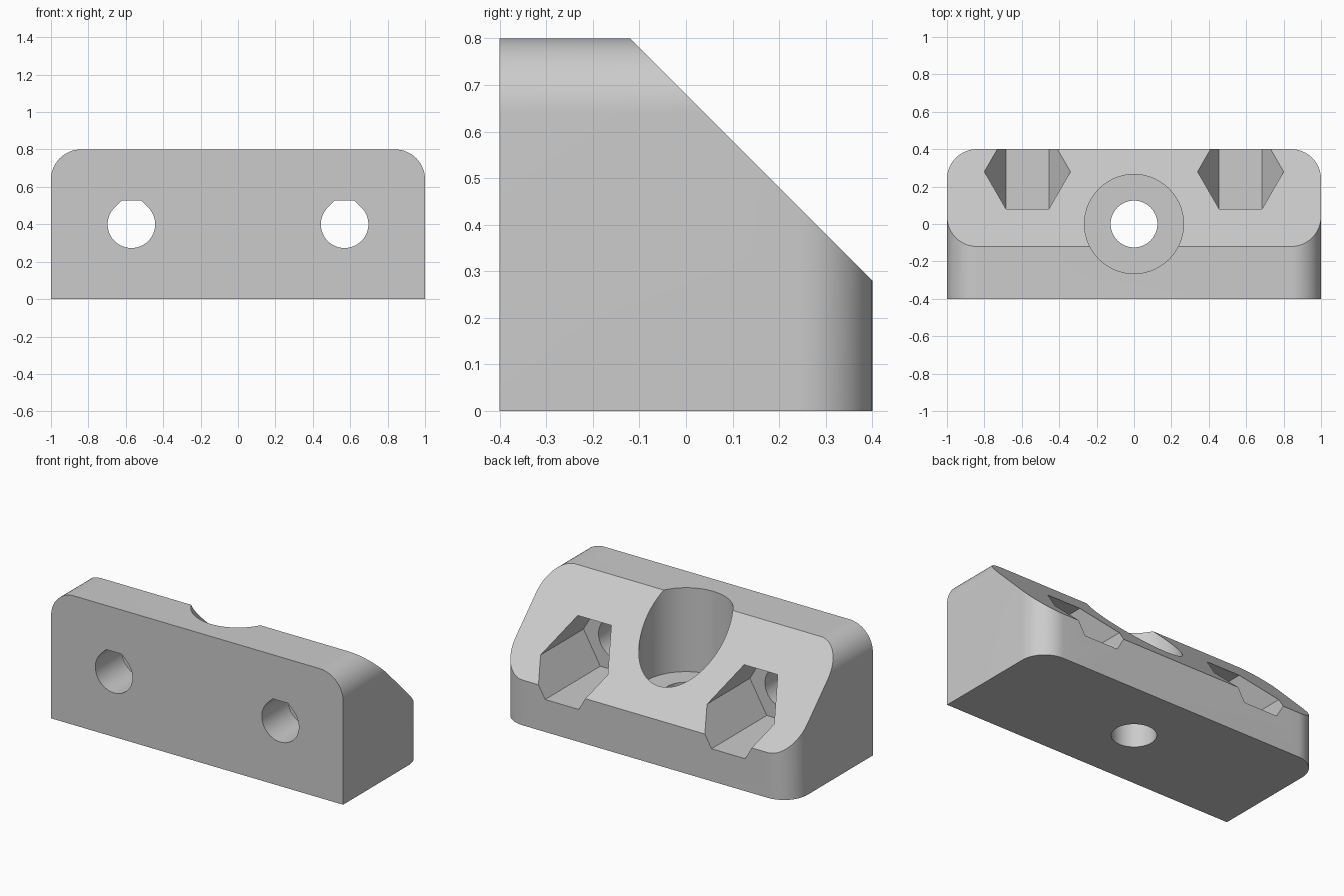
import bpy
import bmesh
from math import sin, cos, pi, tan, radians

if "Cube" in bpy.data.objects:
    bpy.data.objects.remove(bpy.data.objects["Cube"])

grey = bpy.data.materials.new("plain grey")
grey.use_nodes = True
colour = (0.6, 0.6, 0.6, 1)
grey.diffuse_color = colour
grey.node_tree.nodes["Principled BSDF"].inputs["Base Color"].default_value = colour

# Ways to place a flat profile (u, v) extruded over w
ALONG_X = lambda u, v, w: (w, u, v)
ALONG_Y = lambda u, v, w: (u, w, v)
ALONG_Z = lambda u, v, w: (u, v, w)


def prism(name, points, place, low, high):
    bm = bmesh.new()
    ends = [[bm.verts.new(place(u, v, w)) for u, v in points] for w in (low, high)]
    bm.faces.new(ends[0])
    bm.faces.new(ends[1])
    n = len(points)
    for i in range(n):
        j = (i + 1) % n
        bm.faces.new((ends[0][i], ends[0][j], ends[1][j], ends[1][i]))
    bmesh.ops.recalc_face_normals(bm, faces=bm.faces)
    mesh = bpy.data.meshes.new(name)
    bm.to_mesh(mesh)
    bm.free()
    mesh.materials.append(grey)
    obj = bpy.data.objects.new(name, mesh)
    bpy.context.collection.objects.link(obj)
    return obj


def arc(cx, cy, r, start, end, steps):
    angles = [radians(start + (end - start) * i / steps) for i in range(steps + 1)]
    return [(cx + r * cos(a), cy + r * sin(a)) for a in angles]


def circle(cx, cy, r, sides):
    return arc(cx, cy, r, 0, 360, sides)[:-1]


def rounded_top(half, low, high, r):
    """Rectangle whose two upper corners are rounded."""
    return ([(-half, low), (half, low)]
            + arc(half - r, high - r, r, 0, 90, 16)
            + arc(r - half, high - r, r, 90, 180, 16))


def combine(target, tool, operation):
    tool.hide_render = True
    mod = target.modifiers.new(operation.lower(), "BOOLEAN")
    mod.object = tool
    mod.operation = operation
    mod.solver = "EXACT"
    bpy.context.view_layer.objects.active = target
    bpy.ops.object.modifier_apply(modifier=mod.name)
    bpy.data.objects.remove(tool)


bpy.ops.object.select_all(action="DESELECT")

# Block: rounded in elevation and in plan, then sloped at the rear
block = prism("mounting_block", rounded_top(1, 0, 0.8, 0.16), ALONG_Y, -0.4, 0.4)
plan = prism("plan_cutter", rounded_top(1, -0.4, 0.4, 0.16), ALONG_Z, -0.1, 0.9)
combine(block, plan, "INTERSECT")
slope = prism("slope_cutter", [(-0.32, 1), (0.6, 0.08), (0.6, 1)], ALONG_X, -1.2, 1.2)
combine(block, slope, "DIFFERENCE")

# Central bolt hole with a wide counterbore
combine(block, prism("bolt_hole", circle(0, 0, 0.125, 64), ALONG_Z, -0.1, 0.9), "DIFFERENCE")
combine(block, prism("counterbore", circle(0, 0, 0.265, 96), ALONG_Z, 0.28, 0.9), "DIFFERENCE")

# Side holes with a flattened teardrop roof, and hexagonal nut pockets
HOLE, NUT = 0.127, 0.23
flat = HOLE * tan(pi / 8)
for x in (-0.57, 0.57):
    outline = arc(x, 0.4, HOLE, 135, 405, 48)
    outline += [(x + flat, 0.4 + HOLE), (x - flat, 0.4 + HOLE)]
    combine(block, prism("side_hole", outline, ALONG_Y, -0.5, 0.5), "DIFFERENCE")
    combine(block, prism("nut_pocket", circle(x, 0.4, NUT, 6), ALONG_Y, -0.14, 0.5), "DIFFERENCE")

# Smooth the curved walls, keep the edges crisp
block.select_set(True)
bpy.context.view_layer.objects.active = block
bpy.ops.object.shade_smooth_by_angle(angle=radians(20))
